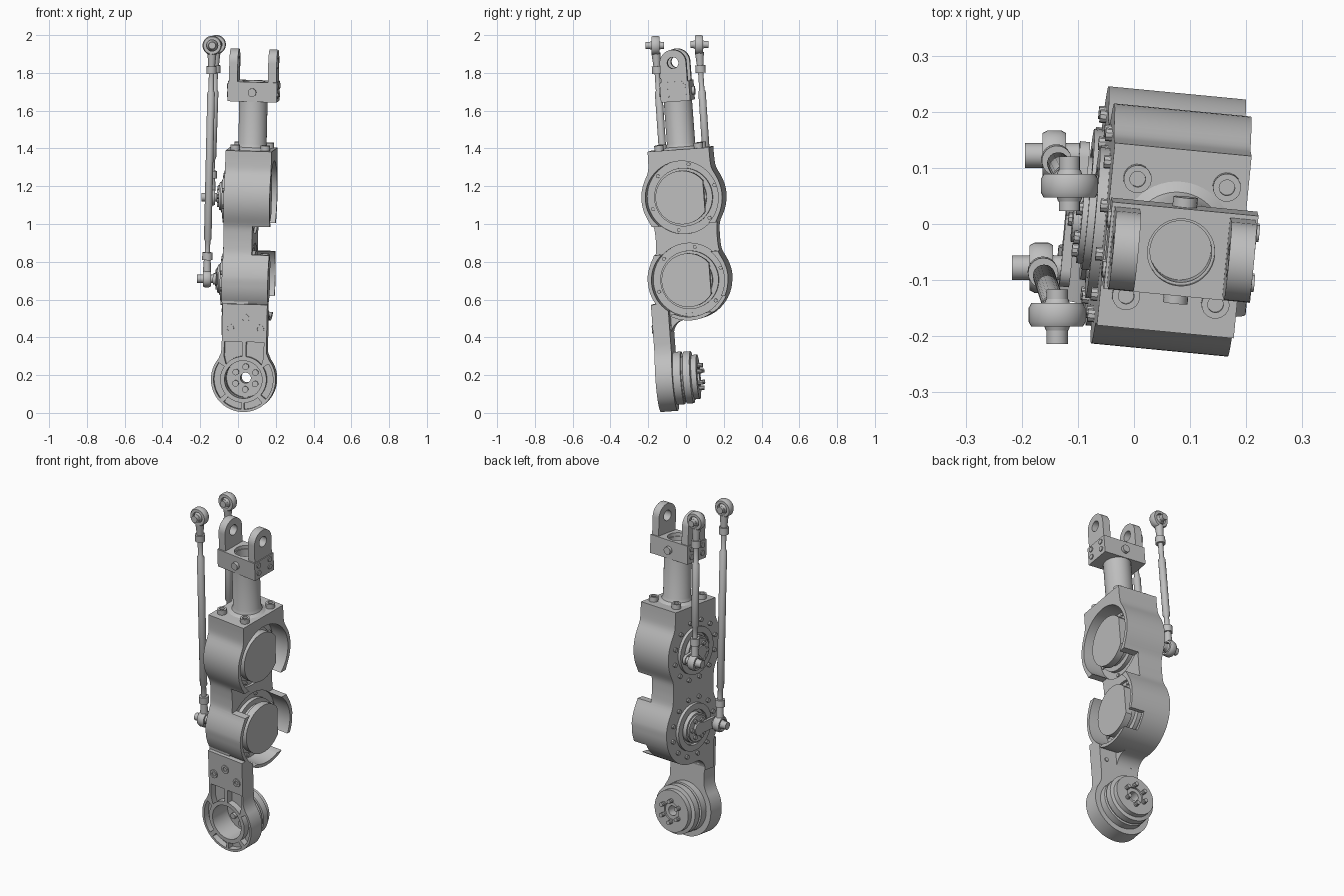
import bpy, bmesh, math
from mathutils import Vector, Matrix, Euler

if "Cube" in bpy.data.objects:
    bpy.data.objects.remove(bpy.data.objects["Cube"])

metal = bpy.data.materials.new("grey metal")
metal.use_nodes = True
GREY = (0.52, 0.52, 0.52, 1)
metal.diffuse_color = GREY
metal.node_tree.nodes["Principled BSDF"].inputs["Base Color"].default_value = GREY

# The whole leg leans slightly about its middle
FRAME = (Matrix.Translation((0, 0, 1))
         @ Euler([math.radians(a) for a in (4.1, 1.7, -5.5)]).to_matrix().to_4x4()
         @ Matrix.Translation((0, 0, -1)))
X, Y, Z = Vector((1, 0, 0)), Vector((0, 1, 0)), Vector((0, 0, 1))
CX, CY, R = 0.066, 0.006, 0.213           # centre lines and bulge radius
UPPER, LOWER, HUB = 1.145, 0.706, 0.19    # joint heights
LEFT, FLOOR, RIGHT = -0.06, 0.06, 0.185   # body depths in x


def lathe(bm, base, axis, profile, seg=32):
    """Revolve (radius, height) points about an axis; closed rings when no radius is 0."""
    turn = Vector(axis).normalized().to_track_quat('Z', 'Y')
    rows = []
    for r, h in profile:
        n = seg if r else 1
        rows.append([bm.verts.new(Vector(base) + turn @ Vector(
            (r * math.cos(math.tau * i / seg), r * math.sin(math.tau * i / seg), h))) for i in range(n)])
    pairs = list(zip(rows, rows[1:]))
    if all(r for r, h in profile):
        pairs.append((rows[-1], rows[0]))
    for a, b in pairs:
        for i in range(seg):
            j = (i + 1) % seg
            quad = [a[i % len(a)], a[j % len(a)], b[j % len(b)], b[i % len(b)]]
            bm.faces.new(list(dict.fromkeys(quad)))


def cyl(bm, p, q, r, seg=32):
    p, q = Vector(p), Vector(q)
    h = (q - p).length
    lathe(bm, p, q - p, [(0, 0), (r, 0), (r, h), (0, h)], seg)


def ring(bm, p, q, outer, inner, seg=32):
    p, q = Vector(p), Vector(q)
    h = (q - p).length
    lathe(bm, p, q - p, [(inner, 0), (outer, 0), (outer, h), (inner, h)], seg)


def prism(bm, pts, axis, a, b):
    """Extrude an outline along x (points y,z) or y (points x,z)."""
    place = (lambda u, v, w: (w, u, v)) if axis == 'x' else (lambda u, v, w: (u, w, v))
    lo = [bm.verts.new(place(u, v, a)) for u, v in pts]
    hi = [bm.verts.new(place(u, v, b)) for u, v in pts]
    bm.faces.new(lo)
    bm.faces.new(hi)
    for i in range(len(pts)):
        j = (i + 1) % len(pts)
        bm.faces.new((lo[i], lo[j], hi[j], hi[i]))


def box(bm, x0, x1, y0, y1, z0, z1):
    prism(bm, [(y0, z0), (y1, z0), (y1, z1), (y0, z1)], 'x', x0, x1)


def arc(cu, cv, r, a0, a1, n=16):
    return [(cu + r * math.cos(math.radians(a0 + (a1 - a0) * i / n)),
             cv + r * math.sin(math.radians(a0 + (a1 - a0) * i / n))) for i in range(n + 1)]


def part(name, build, cuts=(), frame=FRAME):
    """Make an object from a build function, then subtract each cutter."""
    def make(label, fn):
        bm, me = bmesh.new(), bpy.data.meshes.new(label)
        fn(bm)
        bmesh.ops.recalc_face_normals(bm, faces=bm.faces)
        bm.to_mesh(me)
        bm.free()
        ob = bpy.data.objects.new(label, me)
        bpy.context.collection.objects.link(ob)
        ob.matrix_world = frame
        return ob
    ob = make(name, build)
    cutters = [make("cutter", c) for c in cuts]
    for c in cutters:
        c.hide_render = True
        m = ob.modifiers.new("cut", 'BOOLEAN')
        m.operation, m.solver, m.object = 'DIFFERENCE', 'EXACT', c
    if cutters:
        bpy.context.view_layer.update()
        mesh = bpy.data.meshes.new_from_object(ob.evaluated_get(bpy.context.evaluated_depsgraph_get()))
        ob.modifiers.clear()
        ob.data = mesh
        for c in cutters:
            bpy.data.objects.remove(c)
    ob.data.materials.clear()
    ob.data.materials.append(metal)
    for o in bpy.context.selected_objects:
        o.select_set(False)
    ob.select_set(True)
    bpy.context.view_layer.objects.active = ob
    bpy.ops.object.shade_smooth_by_angle(angle=math.radians(32))


def circle_points(n, r, start=0):
    return [(r * math.cos(math.tau * i / n + start), r * math.sin(math.tau * i / n + start)) for i in range(n)]


# Body: two round bulges joined by a straight waist and a square top
def half_width(z):
    round_w = max(math.sqrt(max(0, R ** 2 - (z - c) ** 2)) for c in (UPPER, LOWER))
    return (round_w + 0.163 + math.sqrt((round_w - 0.163) ** 2 + 0.0004)) / 2


side = arc(0, LOWER, R, -90, 0, 14)
side += [(half_width(z), z) for z in [LOWER + (1.4 - LOWER) * i / 48 for i in range(1, 49)]]
outline = [(CY + u, v) for u, v in side] + [(CY - u, v) for u, v in reversed(side[1:])]


def pocket(z):
    return lambda bm: cyl(bm, (FLOOR, CY, z), (0.3, CY, z), 0.194, 64)


part("body", lambda bm: prism(bm, outline, 'x', LEFT, RIGHT),
     [pocket(UPPER), pocket(LOWER),
      lambda bm: box(bm, 0.092, 0.3, -0.4, 0.4, 0.85, 1.0),
      lambda bm: box(bm, 0.1, 0.3, -0.12, 0.4, 0.53, 0.61)])

# Motors in the open side, cranked hubs on the other side
for label, z in (("upper", UPPER), ("lower", LOWER)):
    def motor(bm):
        t = math.degrees(math.acos(0.116 / 0.142))
        prism(bm, arc(CY, z, 0.142, t, 360 - t, 40), 'x', 0.125, 0.165)
        cyl(bm, (FLOOR - 0.01, CY, z), (0.126, CY, z), 0.125, 48)
        ring(bm, (FLOOR - 0.01, CY, z), (FLOOR + 0.018, CY, z), 0.194, 0.12, 64)
        ring(bm, (FLOOR, CY, z), (FLOOR + 0.04, CY, z), 0.155, 0.12, 48)
        for u, v in circle_points(6, 0.176, 0.3):
            cyl(bm, (FLOOR, CY + u, z + v), (FLOOR + 0.026, CY + u, z + v), 0.01, 10)

    def hub(bm):
        ring(bm, (LEFT + 0.01, CY, z), (LEFT - 0.018, CY, z), 0.135, 0.1, 48)
        cyl(bm, (LEFT + 0.01, CY, z), (LEFT - 0.03, CY, z), 0.085, 40)
        ring(bm, (LEFT, CY, z), (LEFT - 0.04, CY, z), 0.075, 0.03, 40)
        for u, v in circle_points(6, 0.052):
            cyl(bm, (LEFT - 0.03, CY + u, z + v), (LEFT - 0.05, CY + u, z + v), 0.012, 10)
        for u, v in circle_points(12, 0.168, 0.26):
            cyl(bm, (LEFT + 0.01, CY + u, z + v), (LEFT - 0.012, CY + u, z + v), 0.012, 10)
    part(label + "_motor", motor)
    part(label + "_crank_hub", hub)

# Lower leg: plate widening into a round eye with pockets
FRONT, BACK = -0.2, -0.11
leg_side = arc(0, 0, 0.172, -90, 38, 26) + [(0.121, 0.14), (0.119, 0.19), (0.119, 0.4)]
leg_outline = [(CX + u, HUB + v) for u, v in leg_side] + [(CX - u, HUB + v) for u, v in reversed(leg_side[1:])]


def sector(a0, a1):
    pts = arc(CX, HUB, 0.158, a0, a1) + arc(CX, HUB, 0.123, a1, a0)
    return lambda bm: prism(bm, pts, 'y', -0.3, FRONT + 0.035)


def upper_pocket(s):
    pts = arc(0, 0, 0.123, 85, 40, 8) + [(0.105, 0.12), (0.105, 0.2), (0.011, 0.2)]
    return lambda bm: prism(bm, [(CX + s * u, HUB + v) for u, v in pts], 'y', -0.3, FRONT + 0.035)


part("leg_plate", lambda bm: prism(bm, leg_outline, 'y', FRONT, BACK),
     [sector(-130, -93), sector(-87, -50), sector(-40, 33), sector(147, 220), upper_pocket(1), upper_pocket(-1),
      pocket(LOWER), lambda bm: cyl(bm, (CX, -0.3, HUB), (CX, 0, HUB), 0.1, 48)])

# Curved web where the leg meets the body
web = [(FRONT + 0.02, 0.62), (CY, 0.56), (CY, 0.493)] + arc(BACK + 0.07, 0.423, 0.072, 90, 180, 8)
part("leg_web", lambda bm: prism(bm, web + [(FRONT + 0.02, 0.423)], 'x', LEFT + 0.002, FLOOR + 0.02))


def ankle(bm):
    lathe(bm, (CX, -0.145, HUB), Y, [(0.028, 0.07), (0.101, 0.07), (0.101, 0.034), (0.14, 0.034), (0.14, 0.075),
          (0.13, 0.078), (0.13, 0.085), (0.138, 0.088), (0.138, 0.125), (0.118, 0.13),
          (0.118, 0.158), (0.05, 0.158), (0.05, 0.148), (0.028, 0.148)], 56)
    for u, v in circle_points(6, 0.06, math.pi / 6):
        cyl(bm, (CX + u, -0.09, HUB + v), (CX + u, -0.07, HUB + v), 0.017, 12)
        cyl(bm, (CX + u, 0, HUB + v), (CX + u, 0.04, HUB + v), 0.012, 10)


part("ankle_drive", ankle)


def leg_bolts(bm):
    for u, v in ((0, 0.515), (-0.08, 0.46), (0.08, 0.46)):
        ring(bm, (CX + u, FRONT + 0.01, v), (CX + u, FRONT - 0.006, v), 0.024, 0.012, 16)
        cyl(bm, (CX + u, BACK - 0.01, v), (CX + u, BACK + 0.006, v), 0.012, 12)


part("leg_bolts", leg_bolts)

# Column, clevis and bolts on top
TY = 0.012
part("column", lambda bm: lathe(bm, (CX, TY, 1.38), Z, [(0, 0), (0.1, 0), (0.1, 0.02), (0.082, 0.032),
     (0.075, 0.05), (0.075, 0.36), (0.055, 0.36), (0.055, 0.3), (0, 0.3)], 48))
part("clevis_block", lambda bm: box(bm, -0.065, 0.197, TY - 0.078, TY + 0.078, 1.655, 1.76),
     [lambda bm: cyl(bm, (CX, TY, 1.6), (CX, TY, 1.9), 0.06, 40)])
for label, x0, x1 in (("right_lug", -0.06, -0.015), ("left_lug", 0.147, 0.192)):
    lug = arc(TY, 1.86, 0.07, 0, 180) + [(TY - 0.07, 1.7), (TY + 0.07, 1.7)]
    part(label, lambda bm: prism(bm, lug, 'x', x0, x1),
         [lambda bm: cyl(bm, (-0.5, TY, 1.86), (0.5, TY, 1.86), 0.03, 32)])


def top_bolts(bm):
    for sx in (-1, 1):
        for sy in (-1, 1):
            p = Vector((CX + sx * 0.08, CY + sy * 0.105, 1.39))
            lathe(bm, p, Z, [(0, 0), (0.025, 0), (0.025, 0.038), (0.014, 0.038), (0.014, 0.025), (0, 0.025)], 18)
            for z in (1.69, 1.735):
                q = Vector((CX + sx * 0.125, TY + sy * 0.045, z))
                cyl(bm, q, q + X * sx * 0.011, 0.015, 12)
    for s in (-1, 1):
        cyl(bm, (CX, TY + s * 0.07, 1.705), (CX, TY + s * 0.095, 1.705), 0.022, 18)


part("clevis_bolts", top_bolts)


# Push rods with ball ends, and the cranks that drive them
def push_rod(label, top, bottom, z):
    top, bottom = Vector(top), Vector(bottom)
    d = (top - bottom).normalized()
    n = (top - bottom).length

    def rod(bm):
        lathe(bm, bottom, d, [(0, 0.035), (0.022, 0.035), (0.018, 0.1), (0.027, 0.1), (0.027, 0.14), (0.014, 0.14),
              (0.014, 0.2), (0.02, 0.21), (0.02, n - 0.25), (0.014, n - 0.24), (0.014, n - 0.15), (0.027, n - 0.15),
              (0.027, n - 0.11), (0.018, n - 0.11), (0.024, n - 0.04), (0, n - 0.04)], 20)
        for p, axis, out, r in ((top, Y, math.copysign(1, top.y), 0.051), (bottom, X, -1, 0.045)):
            lathe(bm, p, axis, [(0.03, -0.021), (r - 0.005, -0.021), (r, -0.012), (r, 0.012),
                                (r - 0.005, 0.021), (0.03, 0.021)], 32)
            lathe(bm, p - axis * 0.028, axis, [(0, 0), (0.02, 0), (0.031, 0.028), (0.02, 0.056), (0, 0.056)], 20)
            cyl(bm, p - axis * out * 0.045, p + axis * out * 0.052, 0.022 if axis == X else 0.019, 16)
    part(label + "_push_rod", rod, frame=Matrix())

    end = FRAME.inverted() @ bottom
    x0 = LEFT - 0.036

    def crank(bm):
        centre = Vector((x0, CY, z))
        tip = Vector((x0, end.y, end.z))
        cyl(bm, centre, centre - X * 0.018, 0.038, 28)
        cyl(bm, tip, tip - X * 0.018, 0.03, 28)
        across = (tip - centre).normalized().cross(X) * 0.03
        quad = [centre + across, centre - across, tip - across, tip + across]
        prism(bm, [(p.y, p.z) for p in quad], 'x', x0 - 0.018, x0)
        cyl(bm, tip, end, 0.016, 16)
    part(label + "_crank", crank)


push_rod("front", (-0.137, -0.162, 1.945), (-0.165, -0.078, 0.71), LOWER)
push_rod("back", (-0.115, 0.068, 1.95), (-0.142, 0.122, 1.142), UPPER)
